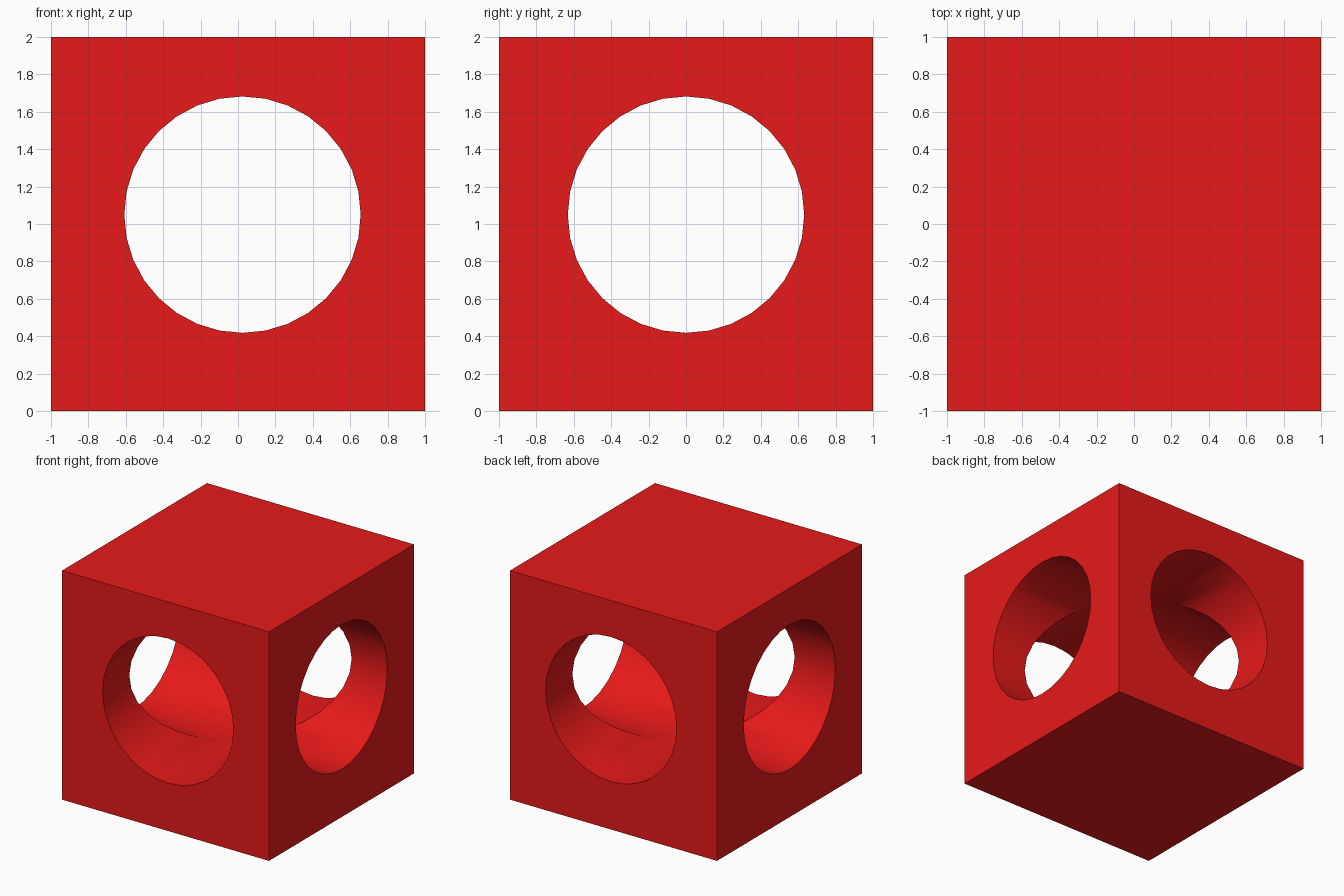
import bpy
import math

if "Cube" in bpy.data.objects:
    bpy.data.objects.remove(bpy.data.objects["Cube"])

# Solid cube body
bpy.ops.mesh.primitive_cube_add(size=2, location=(0, 0, 1))
body = bpy.context.object
body.name = "drilled_cube"

red = bpy.data.materials.new("red")
red.diffuse_color = (0.8, 0.01, 0.01, 1)
red.use_nodes = True
red.node_tree.nodes["Principled BSDF"].inputs["Base Color"].default_value = red.diffuse_color
body.data.materials.append(red)


def drill(name, location, rotation):
    """Cut a round bore right through the body."""
    bpy.ops.mesh.primitive_cylinder_add(vertices=32, radius=0.632, depth=3,
                                        location=location, rotation=rotation)
    cutter = bpy.context.object
    cutter.name = name
    cutter.hide_render = True
    cutter.data.materials.append(red)
    mod = body.modifiers.new(name, 'BOOLEAN')
    mod.operation = 'DIFFERENCE'
    mod.solver = 'EXACT'
    mod.object = cutter
    bpy.context.view_layer.objects.active = body
    bpy.ops.object.modifier_apply(modifier=name)
    bpy.data.objects.remove(cutter)


# Front-to-back and side-to-side bores
drill("front_bore", (0.024, 0, 1.05), (math.pi / 2, 0, 0))
drill("side_bore", (0, 0, 1.05), (0, math.pi / 2, 0))

# Smooth bores, sharp rims
bpy.ops.object.select_all(action='DESELECT')
body.select_set(True)
bpy.context.view_layer.objects.active = body
bpy.ops.object.shade_smooth_by_angle(angle=math.radians(30))
